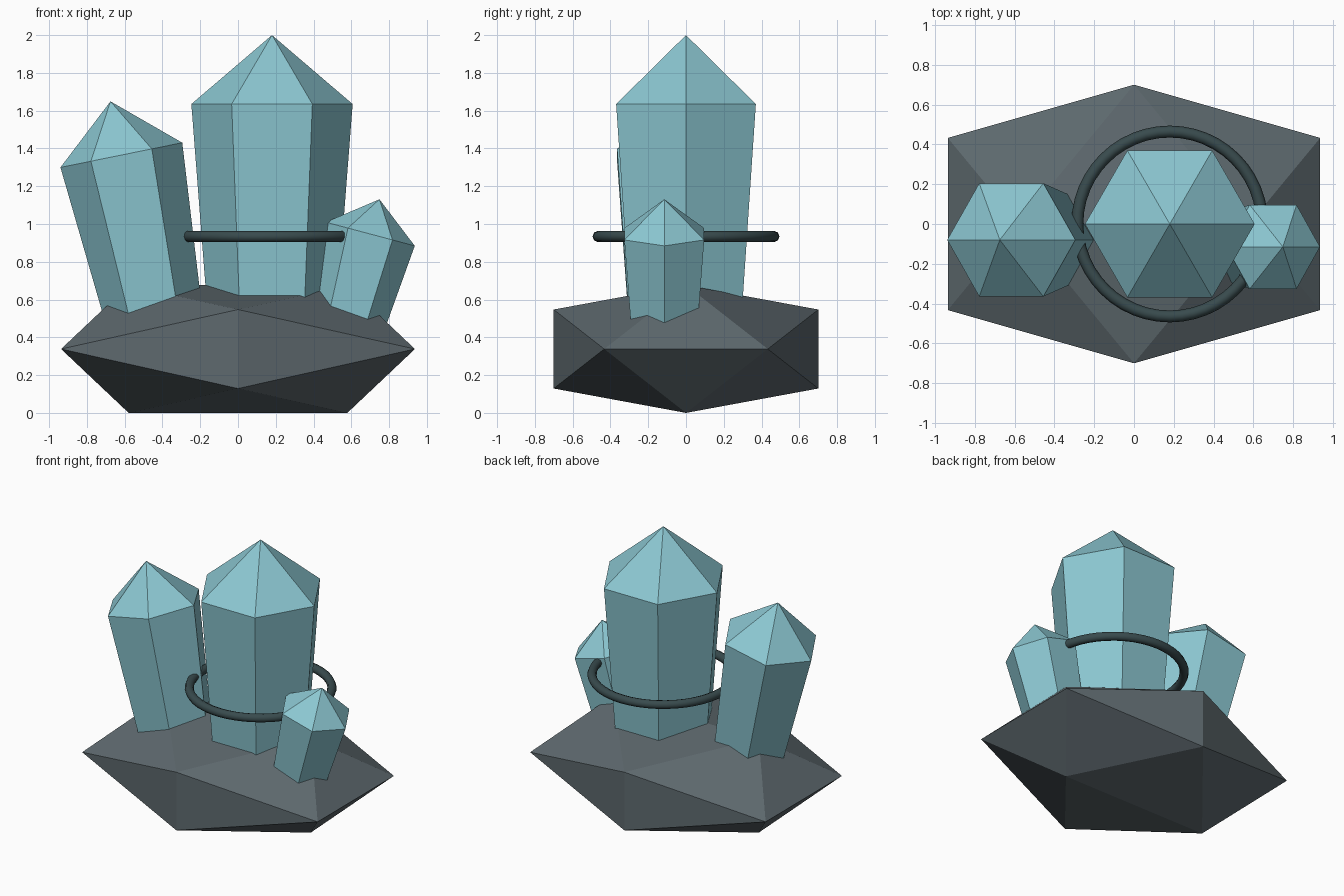
import bpy, bmesh, math
from mathutils import Matrix, Vector

if "Cube" in bpy.data.objects:
    bpy.data.objects.remove(bpy.data.objects["Cube"])


def material(name, rgb):
    m = bpy.data.materials.new(name)
    m.diffuse_color = (*rgb, 1)
    m.use_nodes = True
    m.node_tree.nodes["Principled BSDF"].inputs["Base Color"].default_value = m.diffuse_color
    return m


def finish(bm, name, mat):
    bmesh.ops.recalc_face_normals(bm, faces=bm.faces)
    me = bpy.data.meshes.new(name)
    bm.to_mesh(me)
    bm.free()
    me.materials.append(mat)
    ob = bpy.data.objects.new(name, me)
    bpy.context.collection.objects.link(ob)
    return ob


crystal_mat = material("crystal_blue", (0.26, 0.57, 0.64))
rock_mat = material("rock_grey", (0.11, 0.14, 0.155))
ring_mat = material("ring_dark", (0.04, 0.07, 0.075))

# Rock base: squashed icosahedron resting on one edge
phi = (1 + math.sqrt(5)) / 2
sx, sy, sz = 0.579, 0.433, 0.209
bm = bmesh.new()
for a in (-1, 1):
    for b in (-phi, phi):
        for p in ((a, 0, b), (b, a, 0), (0, b, a)):
            bm.verts.new((p[0] * sx, p[1] * sy, (p[2] + phi) * sz))
bmesh.ops.convex_hull(bm, input=bm.verts)
finish(bm, "rock_base", rock_mat)


# Crystals: six-sided flared prism with a pointed cap, tilted about y
def crystal(name, shoulder, r_top, r_bottom, length, tip, tilt):
    bm = bmesh.new()
    rings = []
    for r, z in ((r_bottom, -length), (r_top, 0)):
        rings.append([bm.verts.new((r * math.cos(i * math.pi / 3),
                                    r * math.sin(i * math.pi / 3), z))
                      for i in range(6)])
    low, high = rings
    apex = bm.verts.new((0, 0, tip))
    bm.faces.new(low[::-1])
    for i in range(6):
        j = (i + 1) % 6
        bm.faces.new((low[i], low[j], high[j], high[i]))
        bm.faces.new((high[i], high[j], apex))
    bm.transform(Matrix.Translation(Vector(shoulder)) @ Matrix.Rotation(tilt, 4, 'Y'))
    finish(bm, name, crystal_mat)


crystal("main_crystal", (0.18, 0, 1.635), 0.427, 0.335, 1.185, 0.365, 0)
crystal("left_crystal", (-0.6175, -0.08, 1.365), 0.329, 0.25, 0.97, 0.29, -0.2)
crystal("right_crystal", (0.70, -0.115, 0.947), 0.244, 0.197, 0.55, 0.19, 0.26)

# Ring around the main crystal
bpy.ops.mesh.primitive_torus_add(location=(0.18, 0, 0.934), major_radius=0.465,
                                 minor_radius=0.03, major_segments=48,
                                 minor_segments=8)
ring = bpy.context.object
ring.name = "ring"
ring.data.materials.append(ring_mat)
bpy.ops.object.shade_smooth()
